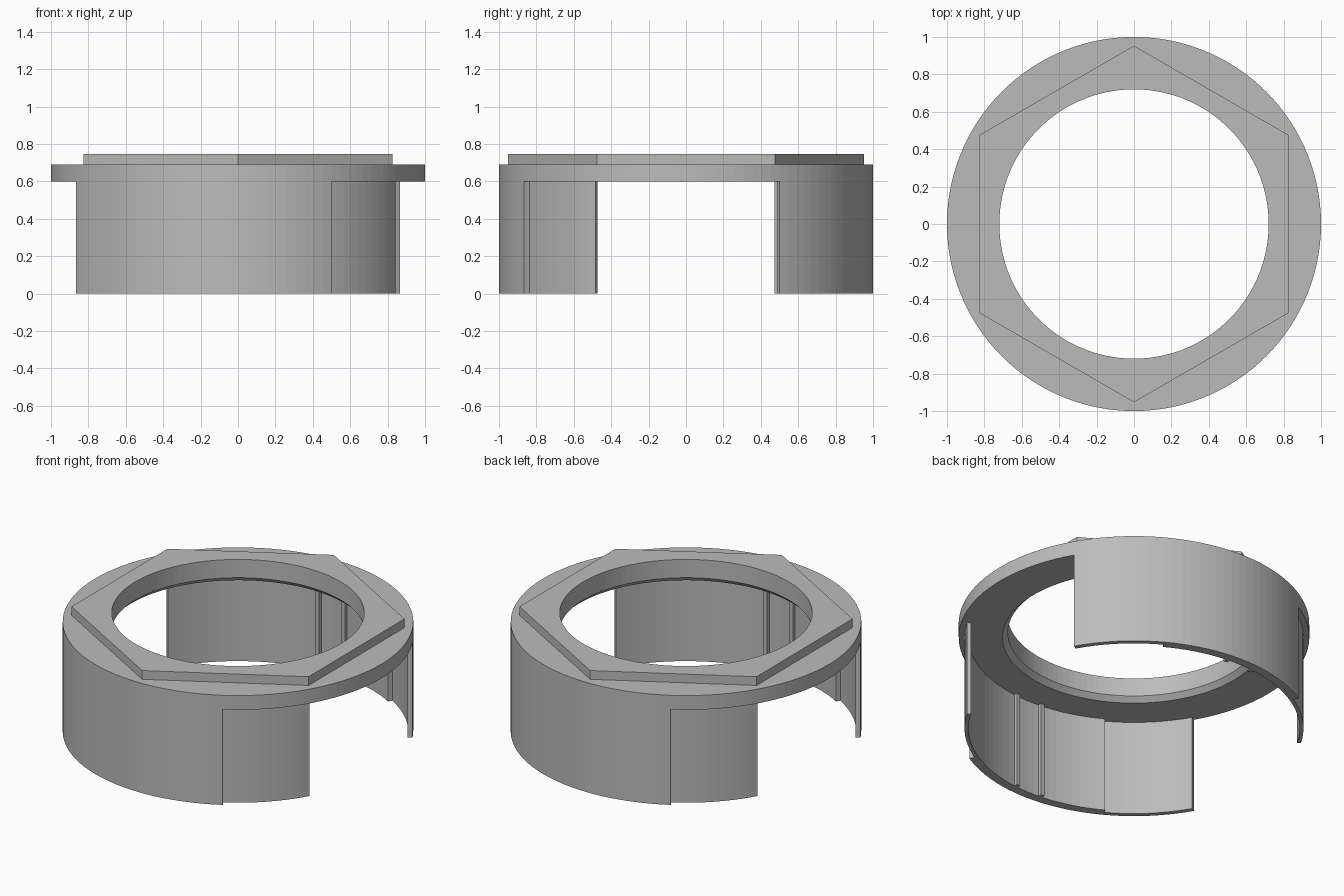
import bpy
import bmesh
from math import cos, sin, pi, radians

cube = bpy.data.objects.get("Cube")
if cube:
    bpy.data.objects.remove(cube, do_unlink=True)

STEP = 3          # degrees per facet
RIM_Z = 0.6       # underside of the rim
TOP_Z = 0.69      # top of the rim
HOLE = 0.72

grey = bpy.data.materials.new("plain grey")
grey.use_nodes = True
colour = (0.5, 0.5, 0.5, 1)
grey.diffuse_color = colour
grey.node_tree.nodes["Principled BSDF"].inputs["Base Color"].default_value = colour


def finish(name, bm):
    bmesh.ops.recalc_face_normals(bm, faces=bm.faces)
    mesh = bpy.data.meshes.new(name)
    bm.to_mesh(mesh)
    bm.free()
    mesh.materials.append(grey)
    obj = bpy.data.objects.new(name, mesh)
    bpy.context.collection.objects.link(obj)
    return obj


def ring(name, section):
    """Sweep a closed (radius, z) section, given per angle, round the axis."""
    bm = bmesh.new()
    loops = [[bm.verts.new((r * cos(radians(a)), r * sin(radians(a)), z))
              for r, z in section(a)] for a in range(0, 360, STEP)]
    for i, here in enumerate(loops):
        after = loops[(i + 1) % len(loops)]
        for j in range(len(here)):
            k = (j + 1) % len(here)
            bm.faces.new((here[j], after[j], after[k], here[k]))
    return finish(name, bm)


def prism(name, outline, z0, z1):
    """Extrude a plan outline from z0 to z1."""
    bm = bmesh.new()
    base = bm.faces.new([bm.verts.new((x, y, z0)) for x, y in outline])
    top = bmesh.ops.extrude_face_region(bm, geom=[base])["geom"]
    verts = [v for v in top if isinstance(v, bmesh.types.BMVert)]
    bmesh.ops.translate(bm, verts=verts, vec=(0, 0, z1 - z0))
    return finish(name, bm)


def arc(radius, start, end):
    step = STEP if end > start else -STEP
    return [(radius * cos(radians(a)), radius * sin(radians(a)))
            for a in range(start, end + step, step)]


# Round rim with a chamfered lower edge on its hole
ring("rim", lambda a: [(1, RIM_Z), (1, TOP_Z), (HOLE, TOP_Z),
                       (HOLE, RIM_Z + 0.03), (HOLE + 0.03, RIM_Z)])


# Hexagonal raised plate, corners on the y axis
def hex_section(a):
    r = 0.953 * cos(pi / 6) / cos(radians((a + 30) % 60 - 30))
    return [(r, TOP_Z), (r, 0.745), (HOLE, 0.745), (HOLE, TOP_Z)]


ring("hexagon_plate", hex_section)

# Two opposite walls: thin socket end, full middle, thin tongue end, inner ribs
wall_plan = (arc(1, 210, 300) + arc(0.967, 300, 330)
             + arc(0.945, 330, 240) + arc(0.971, 240, 210))
for side, turn in (("front", 0), ("back", pi)):
    parts = [prism(side + "_wall", wall_plan, 0, RIM_Z)]
    for label, x in (("left", 0.09), ("right", -0.09)):
        plan = [(x - 0.012, -0.955), (x + 0.012, -0.955),
                (x + 0.012, -0.918), (x - 0.012, -0.918)]
        parts.append(prism(f"{side}_{label}_rib", plan, 0, RIM_Z))
    for part in parts:
        part.rotation_euler.z = turn
